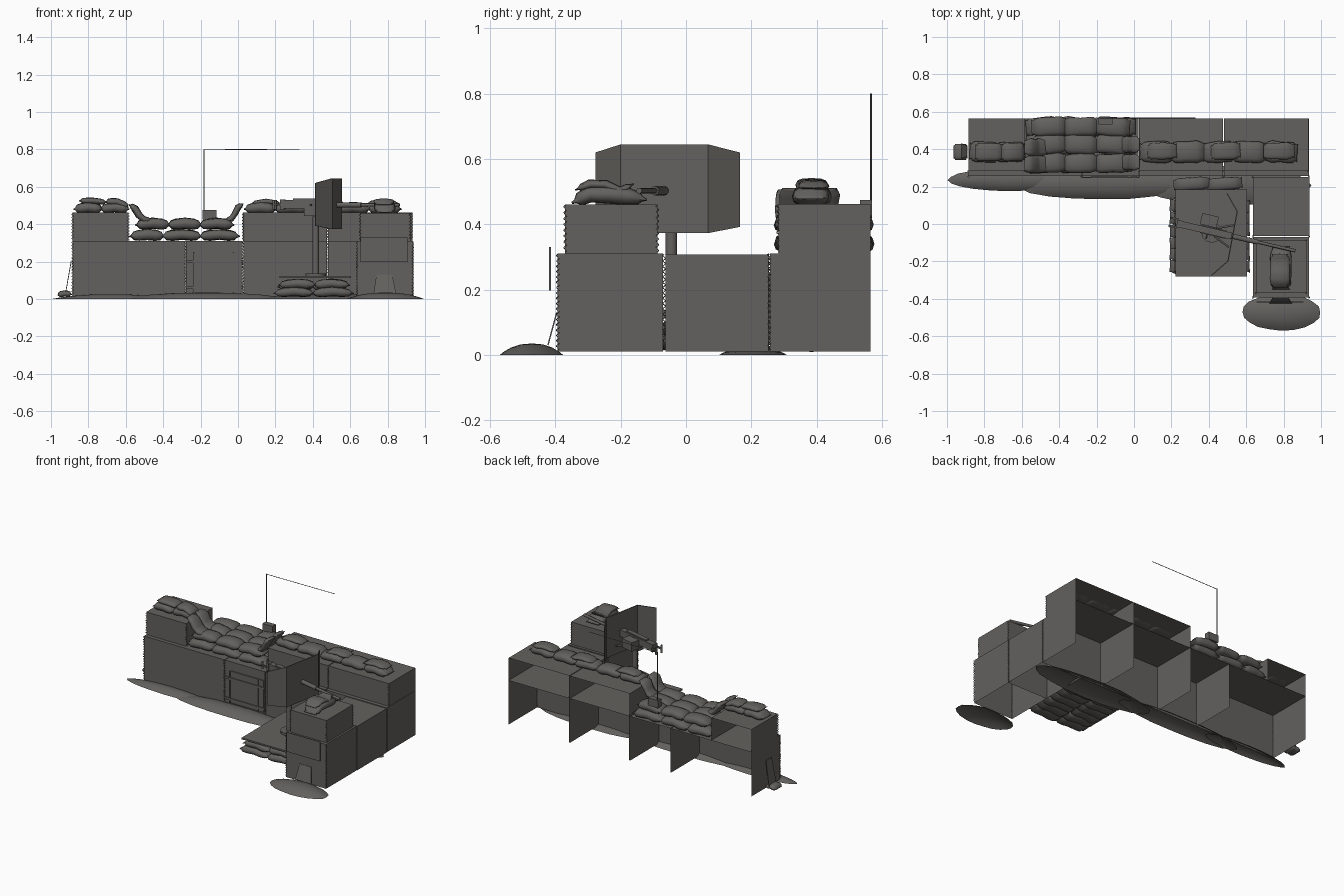
import bpy, bmesh, math, random
from mathutils import Vector, Matrix

if "Cube" in bpy.data.objects:
    bpy.data.objects.remove(bpy.data.objects["Cube"])
random.seed(4)


def paint(name, rgb):
    m = bpy.data.materials.new(name)
    m.diffuse_color = (*rgb, 1)
    m.use_nodes = True
    m.node_tree.nodes["Principled BSDF"].inputs["Base Color"].default_value = m.diffuse_color
    return m


DARK = paint("dark_grey", (.125, .12, .112))


def finish(bm, name, smooth=False):
    me = bpy.data.meshes.new(name)
    bm.normal_update()
    bm.to_mesh(me)
    bm.free()
    me.materials.append(DARK)
    for p in me.polygons:
        p.use_smooth = smooth
    ob = bpy.data.objects.new(name, me)
    bpy.context.collection.objects.link(ob)
    return ob


def box(name, x0, x1, y0, y1, z0, z1, drop=(), mat=None):
    """Box from limits; drop lists outward directions whose face is left open."""
    bm = bmesh.new()
    m = Matrix.Translation(((x0+x1)/2, (y0+y1)/2, (z0+z1)/2)) @ Matrix.Diagonal((x1-x0, y1-y0, z1-z0, 1))
    bmesh.ops.create_cube(bm, size=1, matrix=m)
    bm.normal_update()
    dead = [f for f in bm.faces if any(f.normal.dot(Vector(d)) > .9 for d in drop)]
    bmesh.ops.delete(bm, geom=dead, context='FACES')
    if mat:
        bm.transform(mat)
    return finish(bm, name)


def rod(name, a, b, r, sides=8):
    a, b = Vector(a), Vector(b)
    bm = bmesh.new()
    q = (b-a).to_track_quat('Z', 'Y').to_matrix().to_4x4()
    bmesh.ops.create_cone(bm, cap_ends=True, segments=sides, radius1=r, radius2=r, depth=(b-a).length,
                          matrix=Matrix.Translation((a+b)/2) @ q)
    ob = finish(bm, name, True)
    for p in ob.data.polygons:
        p.use_smooth = len(p.vertices) == 4
    return ob


def sheet(name, faces, thick=0.004):
    bm = bmesh.new()
    for f in faces:
        bm.faces.new([bm.verts.new(p) for p in f])
    bmesh.ops.remove_doubles(bm, verts=bm.verts, dist=1e-4)
    ob = finish(bm, name)
    ob.modifiers.new("thickness", 'SOLIDIFY').thickness = thick
    return ob


HALF = [(0, .85, .12), (.05, .72, .25), (.11, .92, .75), (.25, 1, .97)]
PROFILE = HALF + [(.5, .97, .98)] + [(1-t, w, h) for t, w, h in reversed(HALF)]


def sandbag(path, w=.105, h=.06, name="sandbag"):
    """Filled bag with pinched ends, lofted along a short path."""
    pts = [Vector(p) for p in path]
    lens = [(b-a).length for a, b in zip(pts, pts[1:])]
    total = sum(lens)

    def at(t):
        d = min(max(t, 0), 1)*total
        for a, b, l in zip(pts, pts[1:], lens):
            if d <= l + 1e-6:
                return a.lerp(b, d/l)
            d -= l
        return pts[-1]
    bm = bmesh.new()
    rings = []
    for t, pw, ph in PROFILE:
        tan = (at(t+.08) - at(t-.08)).normalized()
        side = Vector((-tan.y, tan.x, 0)).normalized()
        up = tan.cross(side)
        k = random.uniform(.93, 1.05)
        ring = []
        for i in range(12):
            a = i*math.tau/12
            c, s = math.cos(a), math.sin(a)
            c, s = math.copysign(abs(c)**.75, c), math.copysign(abs(s)**.75, s)
            ring.append(bm.verts.new(at(t) + side*c*pw*w*k/2 + up*s*ph*h*k/2))
        rings.append(ring)
    for r0, r1 in zip(rings, rings[1:]):
        for i in range(12):
            bm.faces.new((r0[i], r0[(i+1) % 12], r1[(i+1) % 12], r1[i]))
    bm.faces.new(rings[0])
    bm.faces.new(rings[-1])
    bmesh.ops.recalc_face_normals(bm, faces=bm.faces)
    return finish(bm, name, True)


def bag_row(xs, y, z, w=.105, h=.06):
    for a, b in zip(xs, xs[1:]):
        j = random.uniform(-.008, .008)
        sandbag([(a-.008, y+j, z-.01), ((a+b)/2, y, z), (b+.008, y-j, z-.01)], w, h)


def mound(cx, cy, rx, ry, h):
    bm = bmesh.new()
    n, prev = 20, None
    top = bm.verts.new((cx, cy, h))
    jit = [random.uniform(.95, 1) for _ in range(n)]
    for r in (.35, .65, .87, 1):
        ring = [bm.verts.new((cx+rx*r*jit[i]*math.cos(i*math.tau/n), cy+ry*r*jit[i]*math.sin(i*math.tau/n),
                              h*(1-r**2.4))) for i in range(n)]
        for i in range(n):
            j = (i+1) % n
            bm.faces.new((top, ring[i], ring[j]) if prev is None else (prev[i], ring[i], ring[j], prev[j]))
        prev = ring
    return finish(bm, "dirt_mound", True)


def coil(x, y, z0, z1):
    """Wire spiral that joins two barrier panels."""
    cu = bpy.data.curves.new("joining_coil", 'CURVE')
    cu.dimensions, cu.bevel_depth, cu.bevel_resolution = '3D', .0015, 0
    cu.materials.append(DARK)
    n = int((z1-z0)/.016)*6
    sp = cu.splines.new('POLY')
    sp.points.add(n)
    for i, p in enumerate(sp.points):
        a = i*math.tau/6
        p.co = (x+.004*math.cos(a), y+.004*math.sin(a), z0+(z1-z0)*i/n, 1)
    bpy.context.collection.objects.link(bpy.data.objects.new("joining_coil", cu))


# barrier cells: back row is open at the rear, all are open underneath
DOWN, BACK = (0, 0, -1), (0, 1, 0)
for x0, x1 in ((-.885, -.282), (-.278, .024), (.03, .475), (.48, .935)):
    box("lower_barrier", x0, x1, .257, .565, .01, .31, (DOWN, BACK))
for x0, x1 in ((-.885, -.585), (.026, .475), (.48, .933)):
    box("upper_barrier", x0, x1, .283, .565, .31, .463, (DOWN, BACK))
box("side_barrier", .635, .937, -.063, .252, .01, .308, (DOWN,))
box("front_barrier", .635, .935, -.393, -.07, .01, .31, (DOWN,))
box("front_upper_barrier", .652, .922, -.37, -.088, .31, .46, (DOWN,))

# joining coils
for x in (-.885, -.28, .027, .478):
    coil(x, .254, .015, .31)
for x in (-.885, -.585, .027, .478, .93):
    coil(x, .282, .315, .46)
for x, y in ((.635, -.067), (.935, -.067), (.935, .255), (.635, -.393), (.935, -.393), (.635, .25)):
    coil(x, y, .015, .308)
for x in (.652, .92):
    for y in (-.37, -.088):
        coil(x, y, .315, .458)

# dirt heaped along the foot of the walls
mound(-.68, .235, .325, .06, .025)
mound(-.17, .215, .48, .085, .035)
mound(.5, .205, .46, .108, .025)
mound(.787, -.472, .215, .1, .035)

# sandbag wall in the low middle section
for y in (.325, .425, .52):
    bag_row([-.57, -.4, -.2, 0], y, .345)
    bag_row([-.54, -.37, -.2, -.03], y, .405)
for y in (.32, .41):
    sandbag([(-.585, y, .505), (-.555, y, .49), (-.515, y, .425), (-.46, y, .42)], .095, .04)
for y in (.33, .425):
    sandbag([(.03, y, .51), (0, y, .49), (-.03, y, .43), (-.07, y, .42)], .09, .035)

# sandbags on top of the tall sections
bag_row([-.87, -.73, -.59], .385, .49, .11, .055)
sandbag([(-.85, .385, .525), (-.76, .385, .525), (-.7, .385, .515)], .1, .035)
sandbag([(-.71, .385, .52), (-.64, .385, .52), (-.585, .385, .49)], .1, .04)
bag_row([.04, .2, .375, .53, .7, .865], .385, .49, .115, .06)
for a, b in ((.08, .22), (.42, .56), (.7, .85)):
    bag_row([a, b], .39, .522, .09, .028)
sandbag([(.785, -.35, .465), (.785, -.29, .495), (.785, -.19, .488), (.785, -.12, .475)], .115, .055)
sandbag([(.78, -.34, .505), (.78, -.27, .532), (.78, -.2, .5), (.78, -.16, .525)], .105, .03)

# firing platform on stacked bags
for i in range(6):
    y = .095 - i*.065
    bag_row([.2, .4, .61], y, .04, .085, .05)
    bag_row([.225, .41, .59], y, .084, .08, .05)
bag_row([.22, .4, .57], .215, .075, .07, .05)
box("platform", .222, .603, -.28, .185, .112, .122)

# gun mount
rod("mount_post", (.415, -.045, .12), (.415, -.045, .44), .018, 12)
rod("mount_foot", (.415, -.045, .122), (.415, -.045, .137), .055, 12)

# gun, laid along its own x axis then turned onto the mount
G = Matrix.Translation((.415, -.04, .503)) @ Matrix.Rotation(math.radians(-13), 4, 'Z')
box("gun_receiver", -.17, .11, -.018, .018, -.02, .026, mat=G)
box("gun_cover", -.12, .06, -.015, .015, .026, .034, mat=G)
box("gun_cradle", -.06, .08, -.022, .022, -.06, -.02, mat=G)
box("ammo_box", -.07, .02, .024, .085, -.04, .02, mat=G)
box("gun_backplate", -.19, -.17, -.02, .02, -.024, .028, mat=G)
rod("barrel_jacket", G @ Vector((.11, 0, 0)), G @ Vector((.25, 0, 0)), .014, 10)
rod("barrel", G @ Vector((.25, 0, 0)), G @ Vector((.46, 0, 0)), .009, 8)
rod("charging_handle", G @ Vector((-.02, -.018, 0)), G @ Vector((-.02, -.045, 0)), .005, 6)
for s in (-1, 1):
    rod("gun_grip", G @ Vector((-.225, s*.022, -.025)), G @ Vector((-.225, s*.022, .025)), .007, 8)
    box("grip_bracket", -.23, -.185, s*.022-.005, s*.022+.005, -.004, .006, mat=G)
    rod("shield_brace", G @ Vector((.02, s*.022, -.045)), G @ Vector((.108, s*.06, -.07)), .006, 6)

# gun shield: flat centre with two swept wings
A, B, C, D = (.5, .165), (.555, .067), (.505, -.2), (.415, -.278)
sheet("gun_shield", [
    [(*C, .373), (*B, .373), (*B, .645), (*C, .645)],
    [(*B, .373), (*A, .392), (*A, .62), (*B, .645)],
    [(*D, .392), (*C, .373), (*C, .645), (*D, .62)]], .006)

# strapped panel on the front wall
box("wall_panel", -.23, .015, .25, .257, .035, .25)
for z in (.06, .2):
    box("panel_strap", -.278, .028, .245, .252, z-.007, z+.007)
for x in (-.235, -.025):
    box("panel_rail", x-.005, x+.005, .245, .252, .035, .25)

# blank notice board and loose flaps
box("notice_board", .655, .907, -.419, -.414, .198, .33)
sheet("front_flap", [[(.725, -.425, .03), (.845, -.425, .03), (.825, -.398, .13), (.74, -.398, .13)]])
sheet("left_flap", [[(-.92, .35, .03), (-.92, .43, .03), (-.89, .42, .2), (-.89, .36, .2)]])
sandbag([(-.965, .385, .02), (-.93, .385, .03), (-.89, .385, .025)], .09, .035)

# radio and bent aerial
box("radio", -.19, -.115, .533, .57, .425, .475)
rod("aerial_mast", (-.182, .567, .42), (-.182, .567, .8), .003, 6)
rod("aerial_whip", (-.182, .567, .798), (.33, .567, .801), .002, 6)
